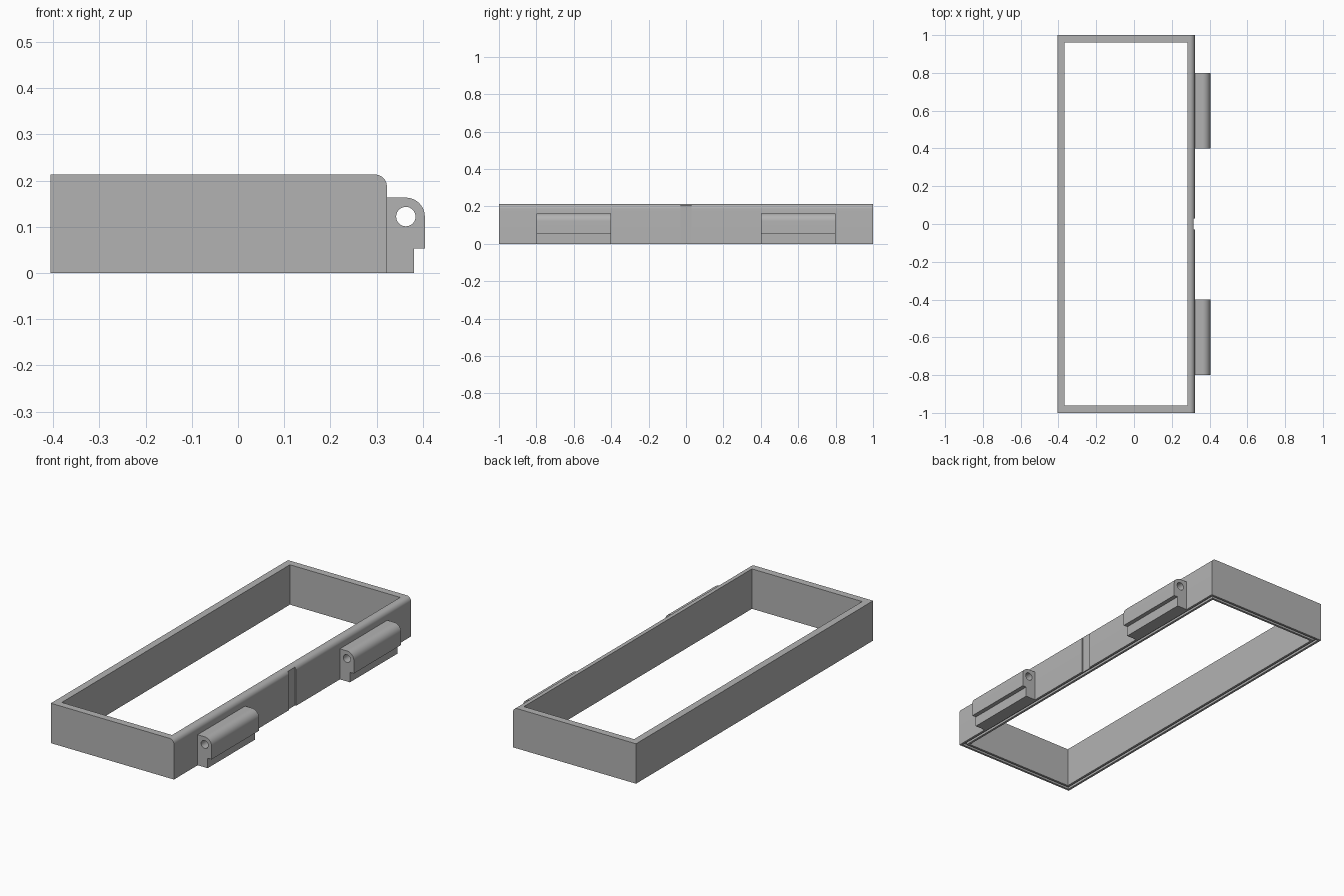
import bpy
import bmesh
from math import cos, sin, pi, radians

cube = bpy.data.objects.get("Cube")
if cube:
    bpy.data.objects.remove(cube, do_unlink=True)

grey = bpy.data.materials.new("plain grey")
grey.use_nodes = True
colour = (0.45, 0.45, 0.45, 1)
grey.diffuse_color = colour
grey.node_tree.nodes["Principled BSDF"].inputs["Base Color"].default_value = colour


def arc(cx, cz, r, start, end, steps):
    angles = [radians(start + (end - start) * i / steps) for i in range(steps + 1)]
    return [(cx + r * cos(a), cz + r * sin(a)) for a in angles]


def prism(name, profile, y0, y1):
    """Extrude an x-z profile along y."""
    bm = bmesh.new()
    face = bm.faces.new([bm.verts.new((x, y0, z)) for x, z in profile])
    ext = bmesh.ops.extrude_face_region(bm, geom=[face])
    verts = [v for v in ext["geom"] if isinstance(v, bmesh.types.BMVert)]
    bmesh.ops.translate(bm, verts=verts, vec=(0, y1 - y0, 0))
    bmesh.ops.recalc_face_normals(bm, faces=bm.faces)
    mesh = bpy.data.meshes.new(name)
    bm.to_mesh(mesh)
    bm.free()
    mesh.materials.append(grey)
    obj = bpy.data.objects.new(name, mesh)
    bpy.context.collection.objects.link(obj)
    return obj


def box(name, x0, x1, y0, y1, z0, z1):
    return prism(name, [(x0, z0), (x1, z0), (x1, z1), (x0, z1)], y0, y1)


def select(obj):
    bpy.ops.object.select_all(action="DESELECT")
    obj.select_set(True)
    bpy.context.view_layer.objects.active = obj


def cut(obj, cutter):
    cutter.hide_render = True
    mod = obj.modifiers.new("cut", "BOOLEAN")
    mod.operation = "DIFFERENCE"
    mod.solver = "EXACT"
    mod.object = cutter
    select(obj)
    bpy.ops.object.modifier_apply(modifier=mod.name)
    bpy.data.objects.remove(cutter, do_unlink=True)


def smooth(obj):
    select(obj)
    bpy.ops.object.shade_smooth_by_angle(angle=radians(30))


LEFT, RIGHT, TOP, WALL = -0.405, 0.322, 0.213, 0.038
ROUND = 0.026

# Rectangular frame with one rounded top edge
outline = [(LEFT, 0), (RIGHT, 0)]
outline += arc(RIGHT - ROUND, TOP - ROUND, ROUND, 0, 90, 10) + [(LEFT, TOP)]
frame = prism("frame", outline, -1, 1)
cut(frame, box("opening_cutter", LEFT + WALL, RIGHT - WALL, -1 + WALL, 1 - WALL, -0.1, 0.4))

# Narrow seal groove around the underside
groove = box("groove_cutter", LEFT + 0.012, RIGHT - 0.012, -0.988, 0.988, -0.05, 0.012)
cut(groove, box("groove_core", LEFT + 0.026, RIGHT - 0.026, -0.974, 0.974, -0.1, 0.1))
cut(frame, groove)

# Shallow latch notch in the middle of the hinge side
cut(frame, box("notch_cutter", RIGHT - 0.007, RIGHT + 0.05, -0.03, 0.03, -0.1, 0.3))
smooth(frame)

# Two hinge knuckles with pin holes
EDGE, PIN_X, PIN_Z = 0.404, 0.363, 0.122
knuckle = [(RIGHT, 0), (0.381, 0), (0.381, 0.053), (EDGE, 0.053)]
knuckle += arc(PIN_X, PIN_Z, EDGE - PIN_X, 0, 90, 14) + [(RIGHT, 0.163)]
for name, y in (("front_hinge", -0.8), ("back_hinge", 0.4)):
    hinge = prism(name, knuckle, y, y + 0.4)
    hole = arc(PIN_X, PIN_Z, 0.021, 0, 360, 32)[:-1]
    cut(hinge, prism("pin_cutter", hole, y - 0.05, y + 0.45))
    smooth(hinge)
